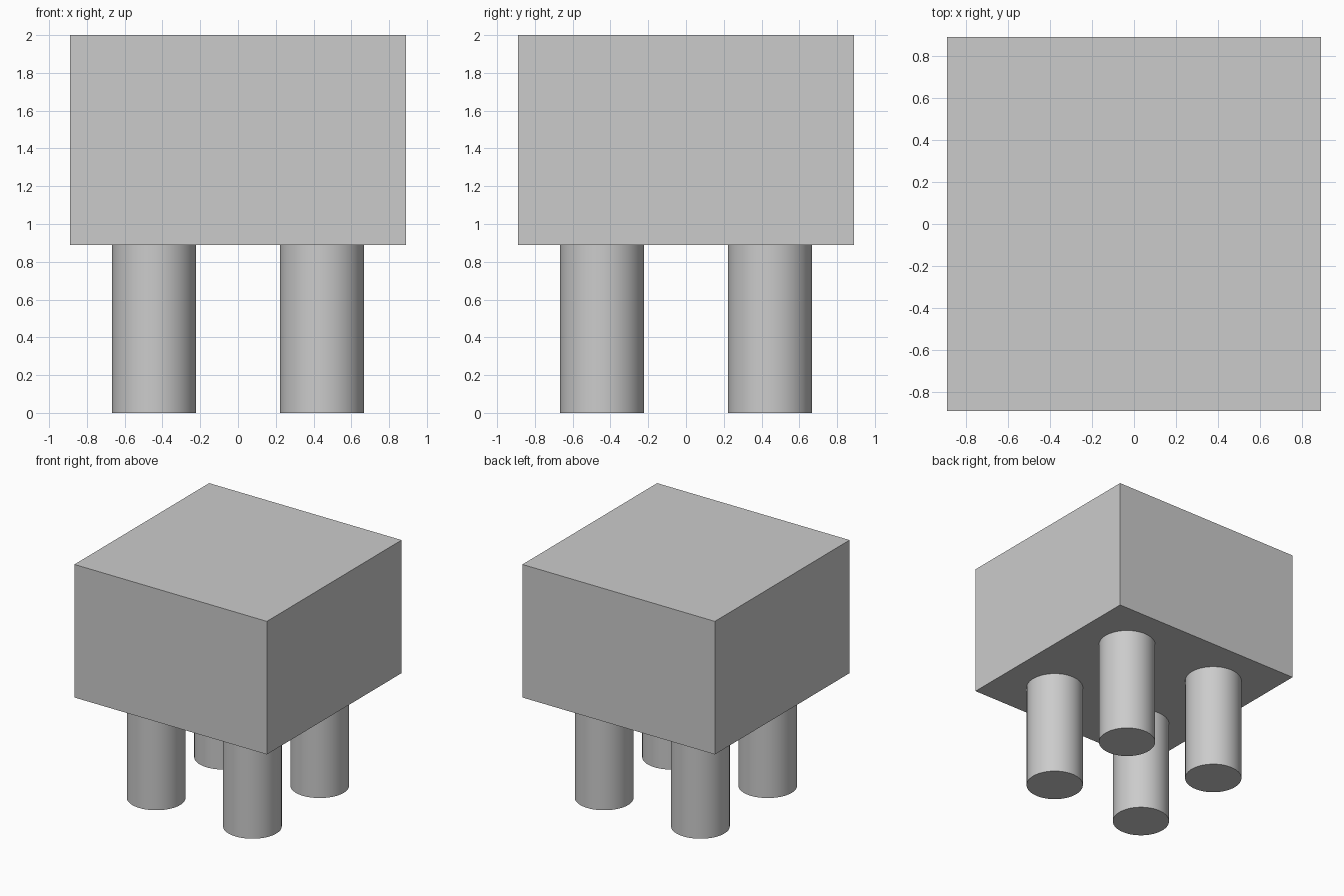
import bpy
import math

default_cube = bpy.data.objects.get("Cube")
if default_cube:
    bpy.data.objects.remove(default_cube, do_unlink=True)

UNIT = 1 / 9          # the whole model is 18 units tall
LEG_HEIGHT = 8 * UNIT
BLOCK_HEIGHT = 10 * UNIT
BLOCK_WIDTH = 16 * UNIT

# Single plain grey
grey = bpy.data.materials.new("light_grey")
grey.use_nodes = True
colour = (0.6, 0.6, 0.6, 1)
grey.diffuse_color = colour
grey.node_tree.nodes["Principled BSDF"].inputs["Base Color"].default_value = colour


def finish(name):
    obj = bpy.context.object
    obj.name = name
    obj.data.materials.append(grey)
    return obj


# Square block
bpy.ops.mesh.primitive_cube_add(size=1, location=(0, 0, LEG_HEIGHT + BLOCK_HEIGHT / 2))
block = finish("block")
block.scale = (BLOCK_WIDTH, BLOCK_WIDTH, BLOCK_HEIGHT)
bpy.ops.object.transform_apply(location=False, rotation=False, scale=True)

# Four round legs
for y_side, depth in ((-1, "front"), (1, "back")):
    for x_side, side in ((-1, "right"), (1, "left")):
        bpy.ops.mesh.primitive_cylinder_add(
            vertices=64, radius=2 * UNIT, depth=LEG_HEIGHT,
            location=(x_side * 4 * UNIT, y_side * 4 * UNIT, LEG_HEIGHT / 2))
        finish(f"{depth}_{side}_leg")
        bpy.ops.object.shade_smooth_by_angle(angle=math.radians(30))
